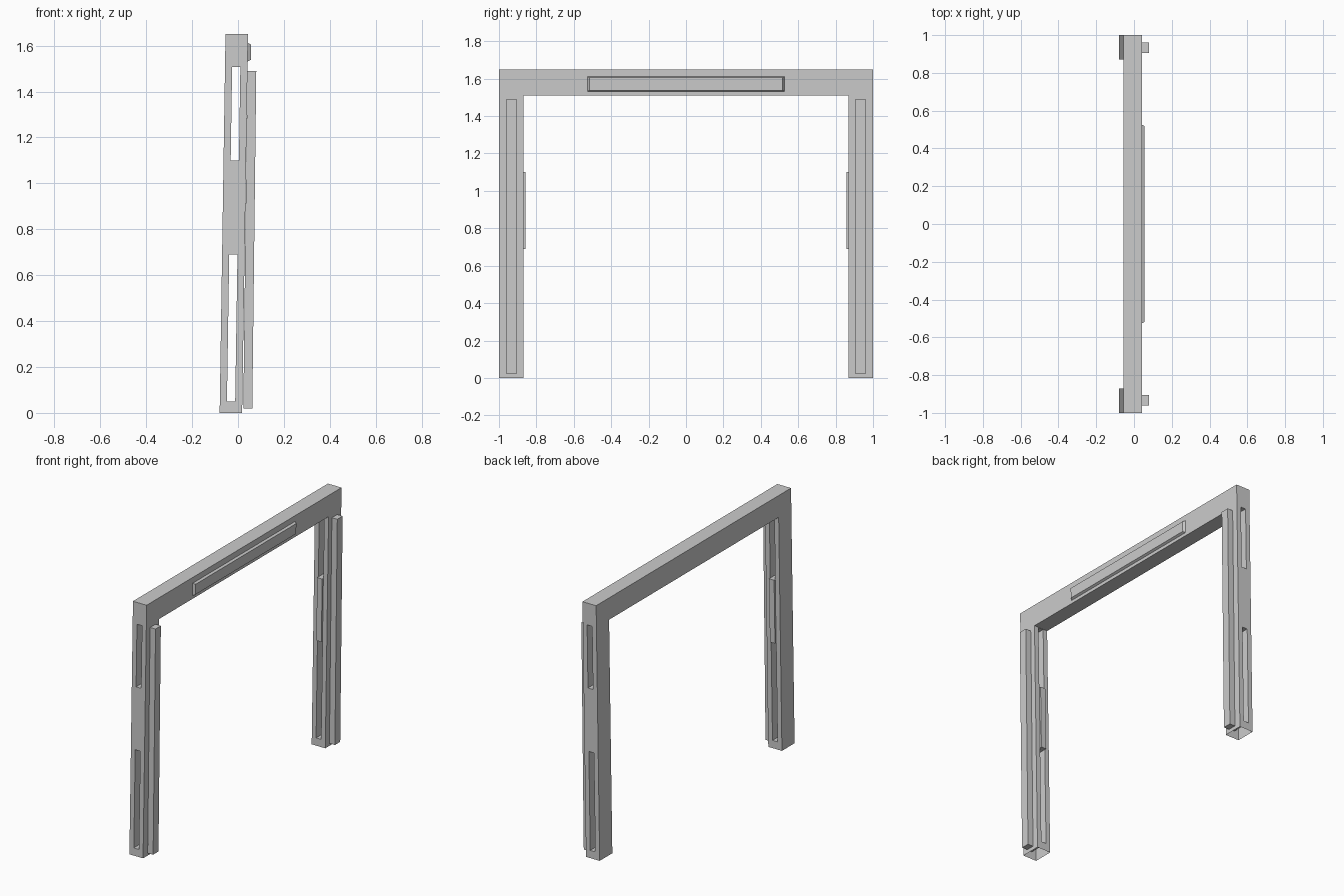
import bpy
import bmesh
from mathutils import Matrix

cube = bpy.data.objects.get("Cube")
if cube:
    bpy.data.objects.remove(cube, do_unlink=True)

HEIGHT = 1.65     # overall height
LEG_IN = 0.87     # inner side of each leg
BEAM_LOW = 1.51   # underside of the beam
HALF = 0.049      # half depth of the frame
LEAN = 0.0155     # sideways drift per unit of height
BASE = -0.031     # centre of the feet

grey = bpy.data.materials.new("light_grey")
grey.use_nodes = True
colour = (0.6, 0.6, 0.6, 1)
grey.diffuse_color = colour
grey.node_tree.nodes["Principled BSDF"].inputs["Base Color"].default_value = colour


def finish(name, bm):
    bmesh.ops.recalc_face_normals(bm, faces=bm.faces)
    mesh = bpy.data.meshes.new(name)
    bm.to_mesh(mesh)
    bm.free()
    mesh.materials.append(grey)
    obj = bpy.data.objects.new(name, mesh)
    bpy.context.collection.objects.link(obj)
    return obj


def box_mesh(x, y, z):
    bm = bmesh.new()
    spans = (x, y, z)
    size = Matrix.Diagonal([b - a for a, b in spans] + [1])
    centre = Matrix.Translation([(a + b) / 2 for a, b in spans])
    bmesh.ops.create_cube(bm, size=1, matrix=centre @ size)
    return bm


def lean(bm, slope=LEAN, base=BASE):
    for v in bm.verts:
        v.co.x += base + slope * v.co.z


# Portal frame, drawn as a profile and extruded through its depth
bm = bmesh.new()
outline = [(-1, 0), (-LEG_IN, 0), (-LEG_IN, BEAM_LOW), (LEG_IN, BEAM_LOW),
           (LEG_IN, 0), (1, 0), (1, HEIGHT), (-1, HEIGHT)]
face = bm.faces.new([bm.verts.new((-HALF, y, z)) for y, z in outline])
extruded = bmesh.ops.extrude_face_region(bm, geom=[face])["geom"]
for v in extruded:
    if isinstance(v, bmesh.types.BMVert):
        v.co.x = HALF
frame = finish("portal_frame", bm)

# Slots cut through both legs
for name, low, high in (("lower_slot_cutter", 0.05, 0.69),
                        ("upper_slot_cutter", 1.10, BEAM_LOW - 0.002)):
    cutter = finish(name, box_mesh((-0.018, 0.018), (-1.1, 1.1), (low, high)))
    cutter.hide_render = True
    cutter.hide_viewport = True
    cut = frame.modifiers.new(name, "BOOLEAN")
    cut.operation = "DIFFERENCE"
    cut.solver = "EXACT"
    cut.object = cutter

# Apply the cuts, open the feet and lean the frame
bpy.context.view_layer.update()
bm = bmesh.new()
bm.from_object(frame, bpy.context.evaluated_depsgraph_get())
feet = [f for f in bm.faces if all(v.co.z < 0.001 for v in f.verts)]
bmesh.ops.delete(bm, geom=feet, context="FACES")
lean(bm)
frame.modifiers.clear()
bm.to_mesh(frame.data)
bm.free()
for helper in ("lower_slot_cutter", "upper_slot_cutter"):
    bpy.data.objects.remove(bpy.data.objects[helper], do_unlink=True)

# Parts that repeat on both legs
for side, s in (("right", -1), ("left", 1)):
    # Long strip on the face of the leg, slightly steeper than the leg
    bm = box_mesh((0, 0.039), sorted((s * 0.905, s * 0.96)), (0.02, 1.49))
    lean(bm, 0.0118, 0.023)
    finish(side + "_leg_strip", bm)

    # Raised block between the slots on the inner side
    bm = box_mesh((-0.018, 0.018), sorted((s * 0.858, s * 0.88)), (0.69, 1.10))
    lean(bm)
    finish(side + "_inner_block", bm)

# Chamfered plate on the beam
bm = box_mesh((HALF - 0.002, HALF + 0.014), (-0.527, 0.527), (1.53, 1.613))
for v in bm.verts:
    if v.co.x > HALF:
        v.co.y -= 0.01 if v.co.y > 0 else -0.01
        v.co.z += 0.008 if v.co.z < 1.57 else -0.008
lean(bm)
finish("beam_plate", bm)
